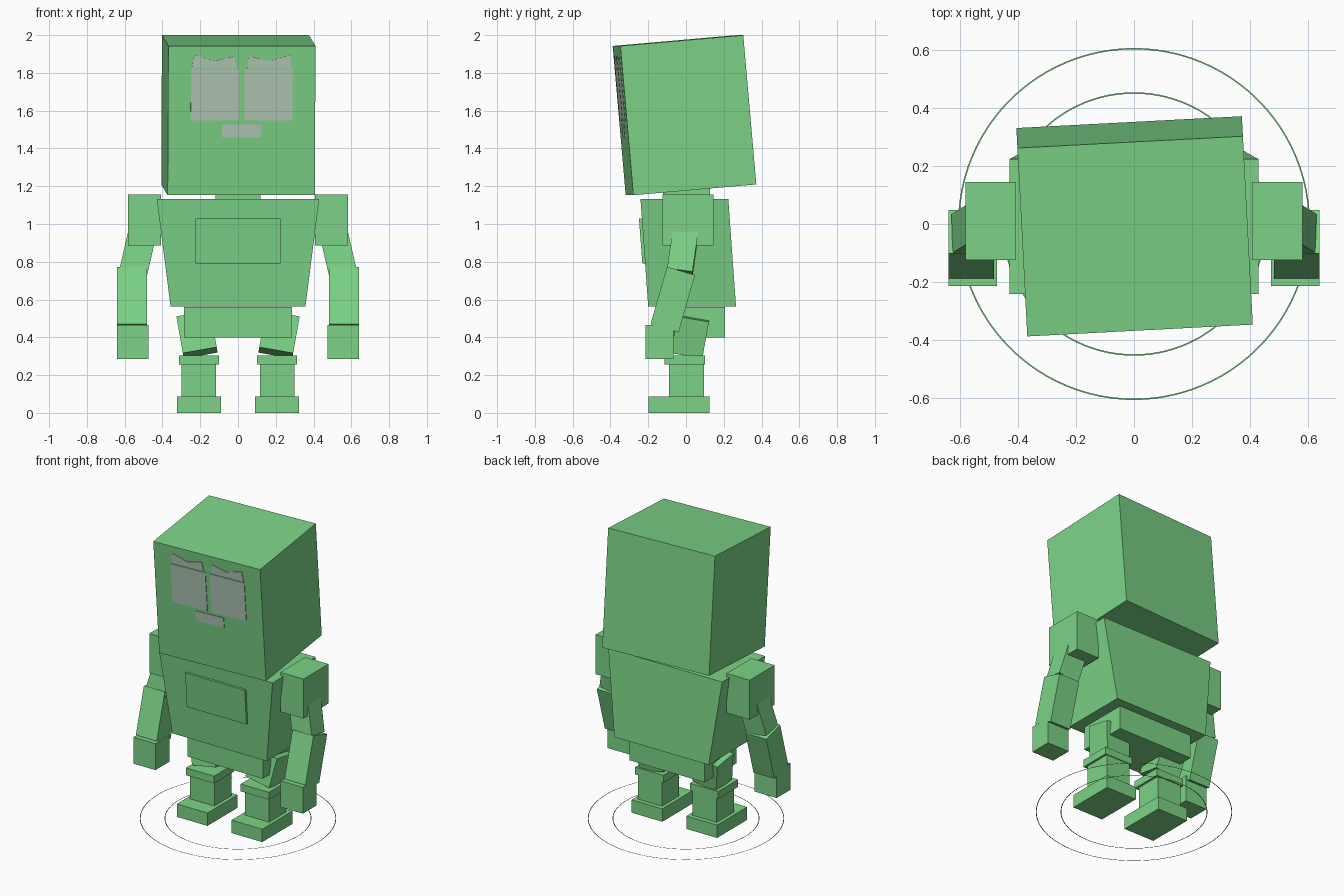
import bpy, bmesh
from math import radians, sin, cos, pi
from mathutils import Matrix, Vector, Euler

old = bpy.data.objects.get("Cube")
if old:
    bpy.data.objects.remove(old, do_unlink=True)


def material(name, rgb):
    m = bpy.data.materials.new(name)
    m.use_nodes = True
    m.diffuse_color = (*rgb, 1)
    m.node_tree.nodes["Principled BSDF"].inputs["Base Color"].default_value = (*rgb, 1)
    return m


GREEN = material("body green", (0.20, 0.65, 0.24))
GREY = material("face grey", (0.45, 0.58, 0.47))


def finish(name, bm, mat, matrix=Matrix()):
    bmesh.ops.recalc_face_normals(bm, faces=bm.faces)
    mesh = bpy.data.meshes.new(name)
    bm.to_mesh(mesh)
    bm.free()
    mesh.materials.append(mat)
    obj = bpy.data.objects.new(name, mesh)
    obj.matrix_world = matrix
    bpy.context.collection.objects.link(obj)
    return obj


def placed(centre, degrees=(0, 0, 0)):
    return Matrix.Translation(centre) @ Euler([radians(d) for d in degrees]).to_matrix().to_4x4()


def box(name, centre, size, degrees=(0, 0, 0), taper=1, shear=0):
    """Box whose lower end can be narrowed in x and shifted in y."""
    bm = bmesh.new()
    bmesh.ops.create_cube(bm, size=1)
    for v in bm.verts:
        low = v.co.z < 0
        v.co = Vector(a * b for a, b in zip(v.co, size))
        v.co.y += shear / 2 if low else -shear / 2
        if low:
            v.co.x *= taper
    return finish(name, bm, GREEN, placed(centre, degrees))


def pair(name, centre, size, degrees=(0, 0, 0)):
    """Left and right copies of a box, mirrored across x."""
    x, y, z = centre
    rx, ry, rz = degrees
    box("left_" + name, centre, size, degrees)
    box("right_" + name, (-x, y, z), size, (rx, -ry, -rz))


# Head
HEAD = placed((0.002, -0.008, 1.576), (5, 0, 3))
box("head", (0.002, -0.008, 1.576), (0.78, 0.654, 0.793), (5, 0, 3))


def face_plate(name, outline, side=1):
    bm = bmesh.new()
    front = -0.327
    face = bm.faces.new([bm.verts.new((x * side, front + 0.002, z)) for x, z in outline])
    new = bmesh.ops.extrude_face_region(bm, geom=[face])["geom"]
    for v in new:
        if isinstance(v, bmesh.types.BMVert):
            v.co.y = front - 0.004
    finish(name, bm, GREY, HEAD)


# Eyes, brows and mouth
eye = [(0.015, 0), (0.27, 0), (0.27, 0.272), (0.015, 0.272)]
brow = [(0.028, 0.278), (0.265, 0.278), (0.253, 0.348), (0.145, 0.316), (0.038, 0.342)]
for label, side in (("left", 1), ("right", -1)):
    face_plate(label + "_eye", eye, side)
    face_plate(label + "_brow", brow, side)
face_plate("mouth", [(-0.103, -0.09), (0.103, -0.09), (0.103, -0.02), (-0.103, -0.02)])

# Trunk
box("neck", (0, 0.003, 1.17), (0.24, 0.25, 0.12))
box("torso", (0, 0.012, 0.847), (0.86, 0.465, 0.57), taper=0.83, shear=0.041)
box("chest_panel", (0, -0.225, 0.91), (0.45, 0.03, 0.24), shear=0.018)
box("pelvis", (0, 0.033, 0.48), (0.57, 0.345, 0.16))

# Arms
pair("shoulder", (0.495, 0.01, 1.02), (0.175, 0.27, 0.27))
pair("upper_arm", (0.522, -0.012, 0.885), (0.15, 0.135, 0.30), (-8, -13, 0))
pair("forearm", (0.562, -0.07, 0.60), (0.158, 0.155, 0.315), (-16, 0, 0))
pair("hand", (0.557, -0.14, 0.375), (0.167, 0.15, 0.18))

# Legs
pair("thigh", (0.217, 0.02, 0.415), (0.182, 0.17, 0.20), (-10, 10, 0))
pair("knee_cuff", (0.207, -0.007, 0.28), (0.213, 0.215, 0.05))
pair("shin", (0.207, 0.002, 0.17), (0.183, 0.185, 0.17))
pair("foot", (0.207, -0.037, 0.044), (0.232, 0.325, 0.088))


# Ground rings
def ring(name, radius, width=0.005, steps=96):
    bm = bmesh.new()
    loops = [[bm.verts.new((r * cos(2 * pi * i / steps), r * sin(2 * pi * i / steps), 0))
              for i in range(steps)] for r in (radius - width, radius)]
    inner, outer = loops
    for i in range(steps):
        j = (i + 1) % steps
        bm.faces.new((inner[i], outer[i], outer[j], inner[j]))
    finish(name, bm, GREEN)


ring("outer_ring", 0.608)
ring("inner_ring", 0.455)
